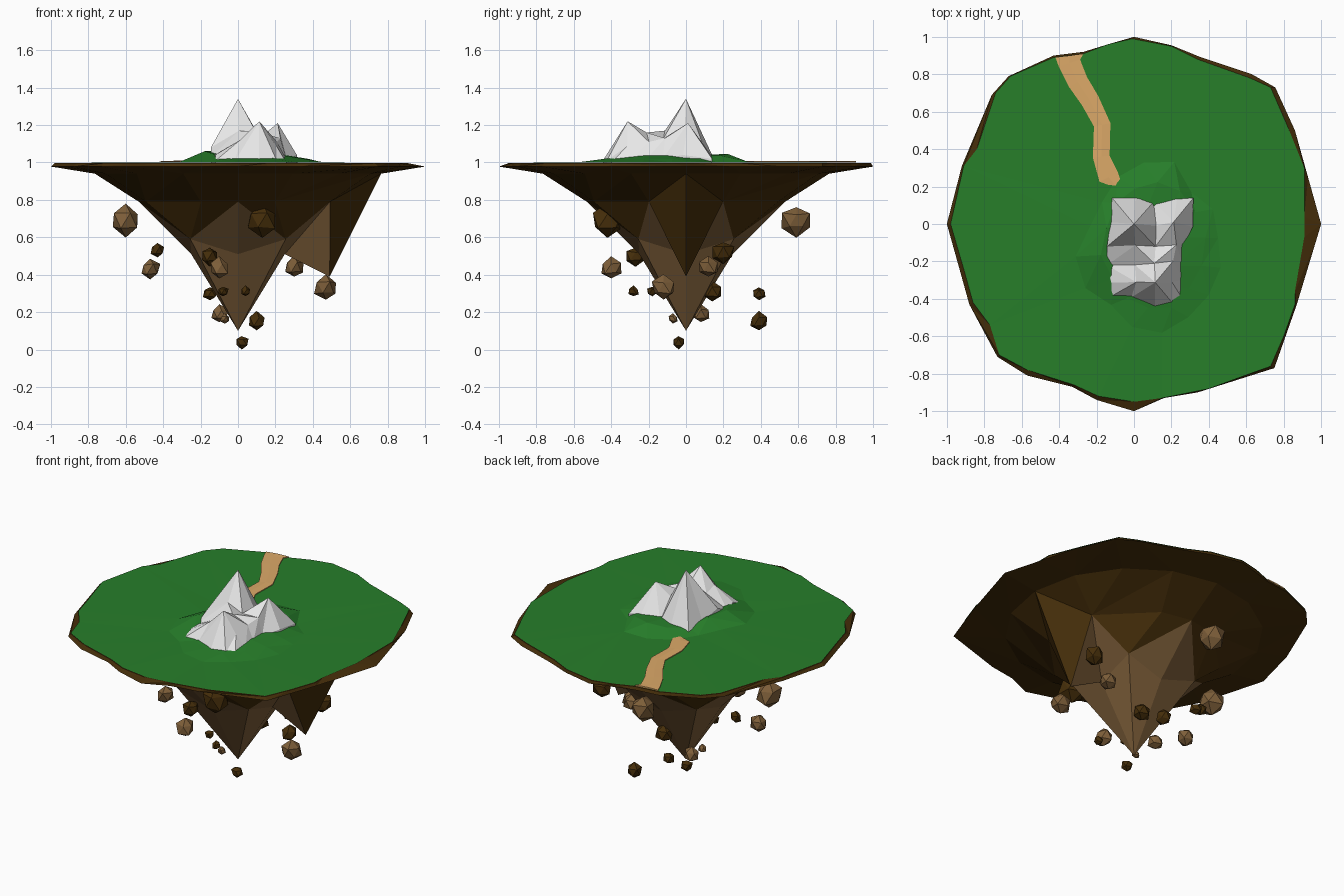
import bpy, bmesh, math, random
from mathutils import Vector

if "Cube" in bpy.data.objects:
    bpy.data.objects.remove(bpy.data.objects["Cube"])
random.seed(4)


def mat(name, rgb):
    m = bpy.data.materials.new(name)
    m.diffuse_color = (*rgb, 1)
    m.use_nodes = True
    m.node_tree.nodes["Principled BSDF"].inputs["Base Color"].default_value = m.diffuse_color
    return m


GREEN = mat("grass_green", (0.02, 0.21, 0.023))
DARK = mat("dark_earth", (0.06, 0.027, 0.003))
BROWN = mat("stone_brown", (0.21, 0.115, 0.042))
GREY = mat("mountain_grey", (0.8, 0.8, 0.8))
TAN = mat("path_tan", (0.72, 0.4, 0.14))


def finish(bm, name, mats, up=False):
    bmesh.ops.recalc_face_normals(bm, faces=bm.faces)
    if up:  # open sheets must face upwards
        for f in bm.faces:
            f.normal_update()
            if f.normal.z < 0:
                f.normal_flip()
    me = bpy.data.meshes.new(name)
    bm.to_mesh(me)
    bm.free()
    for m in mats:
        me.materials.append(m)
    ob = bpy.data.objects.new(name, me)
    bpy.context.collection.objects.link(ob)
    return ob


def bridge(bm, a, b, c=(0, 0)):
    """Triangulate between two rings, stepping round by angle about c."""
    def ang(v):
        t = math.atan2(v.co.y - c[1], v.co.x - c[0])
        return t + math.tau if t < -1e-4 else t
    a, b = sorted(a, key=ang), sorted(b, key=ang)
    aa = [ang(v) for v in a] + [ang(a[0]) + math.tau]
    ba = [ang(v) for v in b] + [ang(b[0]) + math.tau]
    i = j = 0
    n, m = len(a), len(b)
    while i < n or j < m:
        if j >= m or (i < n and aa[i + 1] <= ba[j + 1]):
            bm.faces.new((a[i % n], a[(i + 1) % n], b[j % m]))
            i += 1
        else:
            bm.faces.new((a[i % n], b[(j + 1) % m], b[j % m]))
            j += 1


# outlines of the grass edge and of the earth rim just below it
GRASS = [(.91, .04), (.91, .3), (.83, .5), (.73, .73), (.62, .78), (.34, .88), (.2, .95),
         (-.01, .99), (-.14, .96), (-.27, .91), (-.43, .89), (-.66, .79), (-.74, .7),
         (-.84, .4), (-.91, .31), (-.98, 0), (-.91, -.24), (-.86, -.42), (-.77, -.54),
         (-.72, -.7), (-.57, -.78), (-.32, -.86), (-.19, -.92), (0, -.95), (.15, -.93),
         (.4, -.88), (.73, -.76), (.8, -.6), (.86, -.43), (.86, -.36), (.91, -.07)]
RIM = [(1, 0), (.93, .25), (.86, .5), (.755, .73), (.63, .8), (.36, .89), (.2, .955), (0, 1),
       (-.27, .92), (-.43, .9), (-.67, .79), (-.76, .69), (-.92, .31), (-1, 0), (-.93, -.25),
       (-.88, -.43), (-.73, -.71), (-.57, -.81), (-.33, -.87), (-.2, -.94), (0, -1),
       (.16, -.93), (.34, -.9), (.75, -.77), (.81, -.6), (.87, -.43), (.97, -.1)]

# floating earth: cap, rim, stepped underside, pale tip and one hanging spike
bm = bmesh.new()
top = [bm.verts.new((x, y, .996)) for x, y in GRASS]
rim = [bm.verts.new((x, y, .978)) for x, y in RIM]


def ring(r, z, angles):
    return [bm.verts.new((r * math.cos(math.radians(t)), r * math.sin(math.radians(t)), z))
            for t in angles]


QUARTERS = (0, 90, 180, 270)
r3 = ring(.765, .94, [22.5 * k for k in range(16)])
r2 = ring(.53, .79, [t + q for q in QUARTERS for t in (0, 22, 68)])
r2[0].co = (.49, 0, .39)  # the hanging spike
axial = ring(.25, .51, QUARTERS)
diag = ring(.36, .59, [q + 45 for q in QUARTERS])
tip = bm.verts.new((0, 0, .1))
bm.faces.new(top)
bridge(bm, top, rim)
bridge(bm, rim, r3)
bridge(bm, r3, r2)
pale = []
for q in range(4):
    d, prev, a, an = diag[q], diag[q - 1], axial[q], axial[(q + 1) % 4]
    ax, lo, hi = r2[3 * q:3 * q + 3]
    before = r2[3 * q - 1]
    bm.faces.new((d, lo, hi))
    pale += [bm.faces.new((tip, a, d)), bm.faces.new((tip, d, an))]
    if q == 0:
        pale += [bm.faces.new(t) for t in
                 ((a, ax, lo), (a, lo, d), (a, before, ax), (a, prev, before))]
    else:
        bm.faces.new((d, ax, lo))
        bm.faces.new((prev, before, ax))
        pale += [bm.faces.new((a, ax, d)), bm.faces.new((a, prev, ax))]
for f in pale:
    f.material_index = 1
finish(bm, "floating_earth", [DARK, BROWN])

# grass sheet with a low mound round the mountain
bm = bmesh.new()
C = (.1, -.12)
outer = [bm.verts.new((x, y, 1.0)) for x, y in GRASS]


def mound(n, rx, ry, z, jit, dz):
    vs = []
    for k in range(n):
        t = math.tau * (k + .3) / n
        s = 1 + random.uniform(-jit, jit)
        vs.append(bm.verts.new((C[0] + rx * s * math.cos(t), C[1] + ry * s * math.sin(t),
                                z + random.uniform(-dz, dz))))
    return vs


foot = mound(16, .38, .42, 1.002, .14, .002)
mid = mound(14, .27, .33, 1.035, .06, .015)
inner = mound(8, .15, .2, 1.04, .0, .0)
for v in mid:
    if v.co.x < -.1 and v.co.y > -.2:
        v.co.z = 1.06
    elif v.co.y < -.3 or v.co.x > .28:
        v.co.z = 1.018
bridge(bm, outer, foot, C)
bridge(bm, foot, mid, C)
bridge(bm, mid, inner, C)
bm.faces.new(inner)
finish(bm, "grass", [GREEN], up=True)

# mountain: a coarse height grid with peaks
XS = (-.13, 0, .12, .215, .32)
YS = (.125, 0, -.11, -.21, -.31, -.385)
H = [(1.02, 1.04, 1.02, 1.04, 1.02),
     (1.04, 1.34, 1.13, 1.21, 1.04),
     (1.08, 1.17, 1.13, 1.13, 1.02),
     (1.03, 1.10, 1.16, 1.11, 1.02),
     (1.04, 1.12, 1.22, 1.09, 1.01),
     (1.01, 1.01, 1.01, 1.01, 1.00)]
bm = bmesh.new()
grid = []
for r, y in enumerate(YS):
    row = []
    for c, x in enumerate(XS):
        j = .016 if r in (0, 5) or c in (0, 4) else .012
        if c == 4 and r > 1:
            x -= .05
        dy = -.05 if r == 5 and c in (2, 3) else 0
        row.append(bm.verts.new((x + random.uniform(-j, j), y + dy + random.uniform(-j, j),
                                 H[r][c])))
    grid.append(row)
grid[1][1].co.xy = (0, 0)
for r in range(5):
    for c in range(4):
        a, b, d, e = grid[r][c], grid[r][c + 1], grid[r + 1][c + 1], grid[r + 1][c]
        if a.co.z + d.co.z > b.co.z + e.co.z:  # split along the ridge
            tris = ((a, e, d), (a, d, b))
        else:
            tris = ((a, e, b), (b, e, d))
        for t in tris:
            bm.faces.new(t)
ext = bmesh.ops.extrude_edge_only(bm, edges=[e for e in bm.edges if e.is_boundary])
for v in ext["geom"]:
    if isinstance(v, bmesh.types.BMVert):
        v.co.z = .99
bmesh.ops.holes_fill(bm, edges=[e for e in bm.edges if e.is_boundary])
finish(bm, "mountain", [GREY])

# winding path: thin plate from the mound to the back edge
LINE = [(-.1, .205, .04), (-.135, .25, .055), (-.175, .36, .045), (-.17, .53, .045),
        (-.235, .66, .05), (-.3, .76, .055), (-.345, .86, .06), (-.345, .9, .075)]
bm = bmesh.new()
rows = []
for k, (x, y, w) in enumerate(LINE):
    p, q = LINE[max(k - 1, 0)], LINE[min(k + 1, len(LINE) - 1)]
    t = Vector((q[0] - p[0], q[1] - p[1]))
    n = Vector((t.y, -t.x)).normalized() * w
    if k in (0, len(LINE) - 1):
        n = Vector((w, .01 if k else -.005))
    rows.append([bm.verts.new((x + n.x * s, y + n.y * s, z))
                 for s, z in ((-1, .999), (-1, 1.006), (0, 1.009), (1, 1.006), (1, .999))])
for a, b in zip(rows, rows[1:]):
    for k in range(5):
        m = (k + 1) % 5
        bm.faces.new((a[k], b[k], b[m], a[m]))
bm.faces.new(rows[0])
bm.faces.new(rows[-1])
finish(bm, "path", [TAN])

# loose rocks: x, y, z, radius, pale or dark
ROCKS = [(-.6, 0, .69, .078, 1), (.13, -.42, .69, .08, 0), (-.1, .59, .69, .078, 1),
         (-.43, .1, .53, .035, 0), (-.15, -.27, .5, .05, 0), (.47, .2, .52, .06, 0),
         (-.47, -.08, .43, .053, 1), (-.1, -.4, .435, .055, 1), (.3, .12, .44, .055, 1),
         (.47, -.12, .33, .062, 1), (-.15, .39, .3, .036, 0), (.04, -.28, .31, .028, 0),
         (-.08, -.18, .31, .028, 0), (.06, .14, .31, .05, 0), (-.1, .08, .19, .045, 1),
         (.1, .39, .15, .048, 0), (-.07, -.07, .165, .025, 1), (.02, -.04, .045, .034, 0)]
for i, (x, y, z, r, pale) in enumerate(ROCKS):
    bm = bmesh.new()
    bmesh.ops.create_icosphere(bm, subdivisions=1, radius=r)
    for v in bm.verts:
        v.co = v.co * random.uniform(.85, 1.2) + Vector((x, y, z))
    if i == len(ROCKS) - 1:  # lowest rock touches the floor
        low = min(v.co.z for v in bm.verts)
        bmesh.ops.translate(bm, vec=(0, 0, -low), verts=bm.verts)
    finish(bm, "rock_%02d" % (i + 1), [BROWN if pale else DARK])
